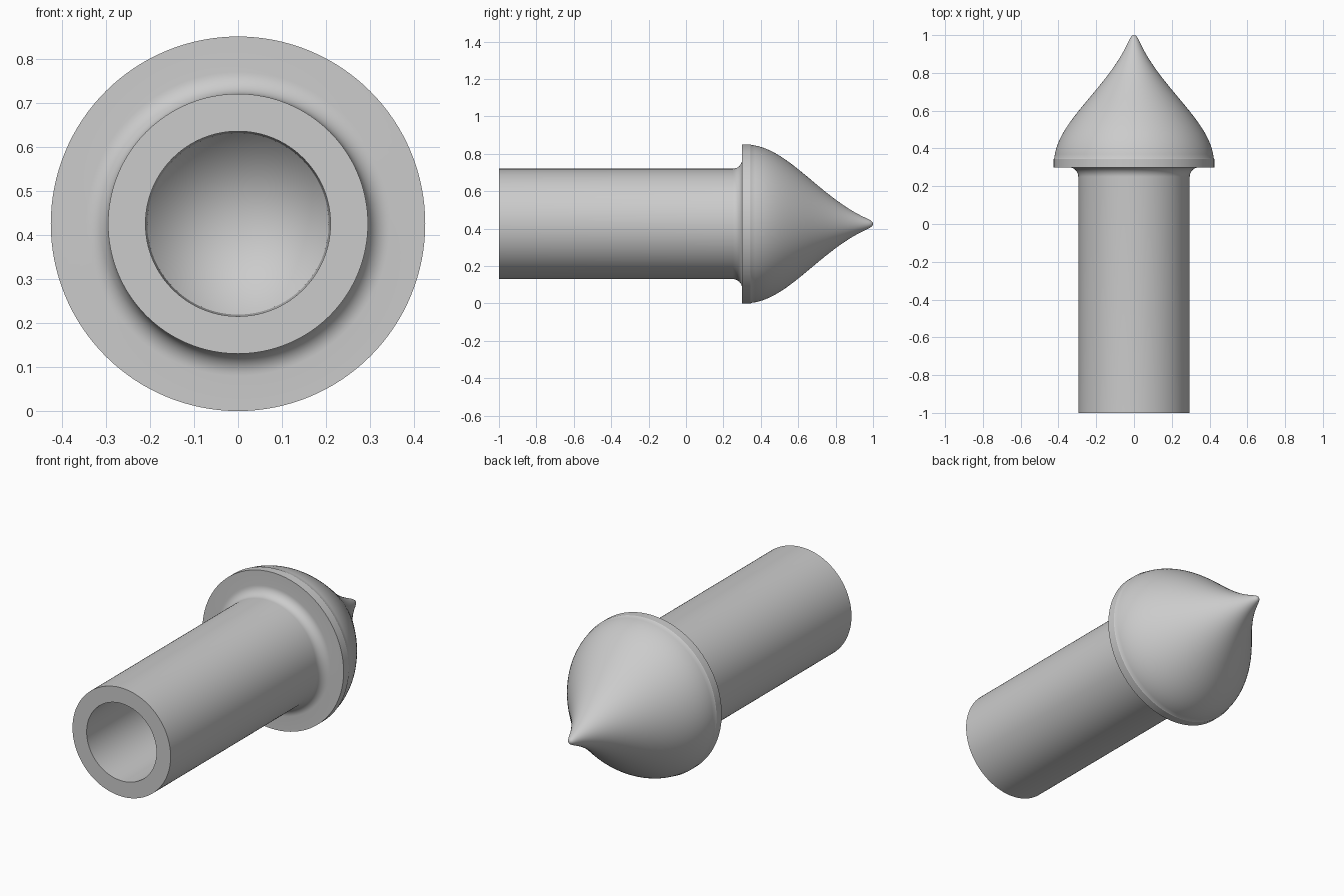
import bpy, bmesh, math
from mathutils import Vector, geometry

if "Cube" in bpy.data.objects:
    bpy.data.objects.remove(bpy.data.objects["Cube"], do_unlink=True)

HEAD_R, STEM_R, BORE_R = 0.425, 0.295, 0.21
SHOULDER, FILLET = 0.30, 0.05
SEGMENTS = 128


def pt(radius, y):
    return Vector((radius, y, 0))


# Pointed head: rounded tip, ogee flank, short straight rim
tip = geometry.interpolate_bezier(pt(0, 1), pt(0.014, 1), pt(0.02, 0.985), pt(0.03, 0.965), 6)
flank = geometry.interpolate_bezier(pt(0.03, 0.965), pt(0.14, 0.72), pt(0.40, 0.55),
                                    pt(HEAD_R - 0.003, 0.35), 32)
profile = list(tip) + list(flank[1:]) + [pt(HEAD_R, 0.345), pt(HEAD_R, SHOULDER)]

# Concave fillet between the shoulder and the stem
for i in range(11):
    a = math.pi / 2 * i / 10
    profile.append(pt(STEM_R + FILLET * (1 - math.sin(a)),
                      SHOULDER - FILLET * (1 - math.cos(a))))

# Stem, open end, slightly tapered bore with a conical bottom
profile += [pt(STEM_R, -1), pt(BORE_R, -1), pt(BORE_R - 0.004, SHOULDER), pt(0, 0.55)]

# Turn the profile around the long axis
bm = bmesh.new()
verts = [bm.verts.new(p) for p in profile]
edges = [bm.edges.new(pair) for pair in zip(verts, verts[1:])]
bmesh.ops.spin(bm, geom=verts + edges, cent=(0, 0, 0), axis=(0, 1, 0),
               angle=math.tau, steps=SEGMENTS, use_merge=True)
bmesh.ops.remove_doubles(bm, verts=bm.verts, dist=1e-5)
bmesh.ops.recalc_face_normals(bm, faces=bm.faces)

mesh = bpy.data.meshes.new("pointed_plug")
bm.to_mesh(mesh)
bm.free()
plug = bpy.data.objects.new("pointed_plug", mesh)
plug.location.z = HEAD_R
bpy.context.collection.objects.link(plug)

# Plain grey finish
grey = bpy.data.materials.new("light_grey")
grey.use_nodes = True
colour = (0.6, 0.6, 0.6, 1)
grey.diffuse_color = colour
grey.node_tree.nodes["Principled BSDF"].inputs["Base Color"].default_value = colour
mesh.materials.append(grey)

bpy.ops.object.select_all(action="DESELECT")
plug.select_set(True)
bpy.context.view_layer.objects.active = plug
bpy.ops.object.shade_smooth_by_angle(angle=math.radians(30))
